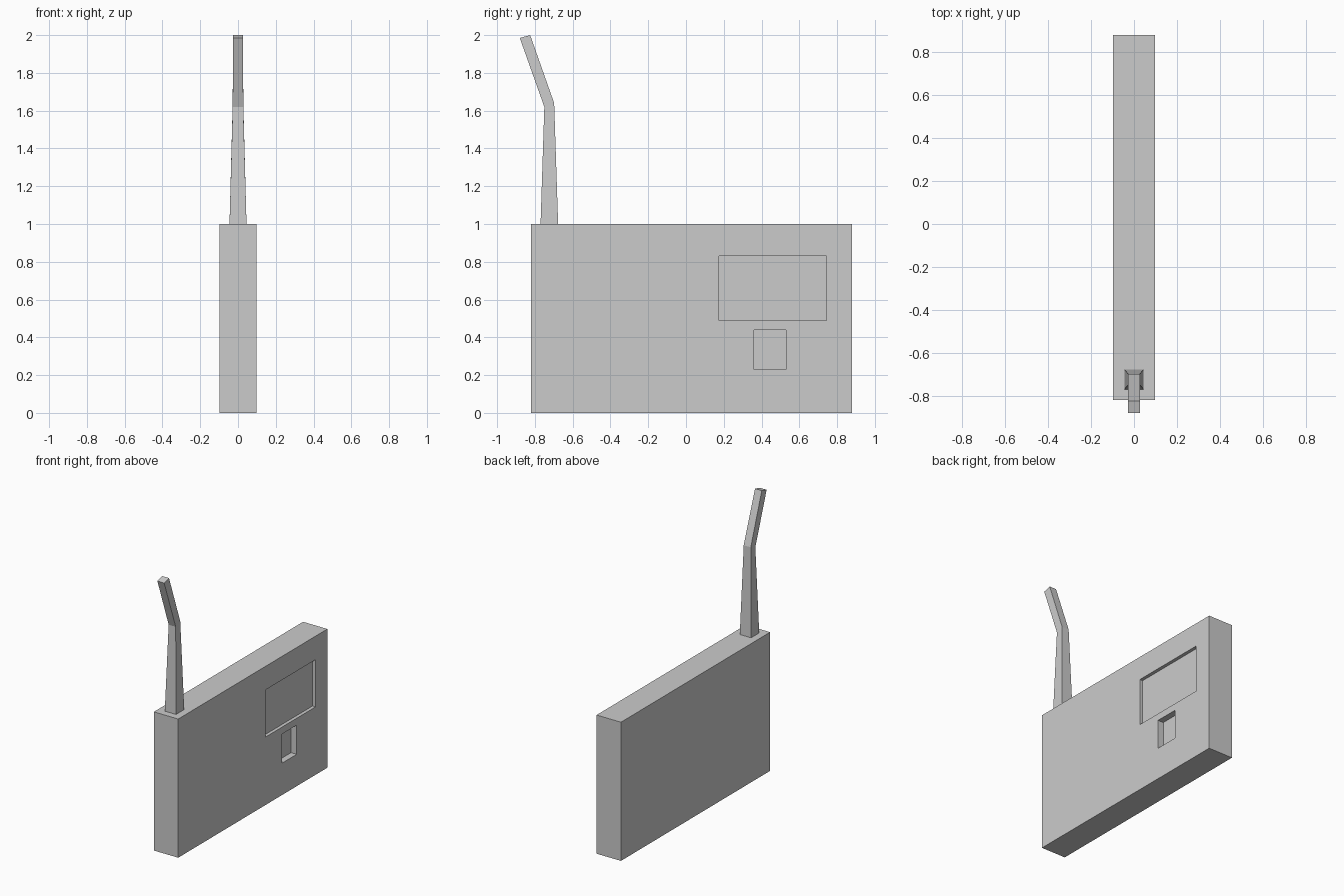
import bpy
import bmesh

if "Cube" in bpy.data.objects:
    bpy.data.objects.remove(bpy.data.objects["Cube"])


def box(name, lo, hi):
    """Axis-aligned box between two corners."""
    bm = bmesh.new()
    bmesh.ops.create_cube(bm, size=1)
    for v in bm.verts:
        v.co = [(a + b) / 2 + c * (b - a) for a, b, c in zip(lo, hi, v.co)]
    return finish(name, bm)


def finish(name, bm):
    bmesh.ops.recalc_face_normals(bm, faces=bm.faces)
    mesh = bpy.data.meshes.new(name)
    bm.to_mesh(mesh)
    bm.free()
    obj = bpy.data.objects.new(name, mesh)
    bpy.context.collection.objects.link(obj)
    return obj


HALF = 0.097

# Slab body
body = box("body", (-HALF, -0.82, 0), (HALF, 0.88, 1))

# Screen and button recesses in the right face: y range, z range, depth
recesses = {
    "screen_recess": ((0.175, 0.745), (0.49, 0.83), 0.024),
    "button_recess": ((0.36, 0.53), (0.23, 0.44), 0.045),
}
bpy.context.view_layer.objects.active = body
for name, (ys, zs, depth) in recesses.items():
    cutter = box(name, (HALF - depth, ys[0], zs[0]), (HALF + 0.1, ys[1], zs[1]))
    cutter.hide_render = True
    mod = body.modifiers.new(name, 'BOOLEAN')
    mod.operation = 'DIFFERENCE'
    mod.solver = 'EXACT'
    mod.object = cutter
    bpy.ops.object.modifier_apply(modifier=name)
    bpy.data.objects.remove(cutter)

# Bent antenna: half width in x, front (y, z), back (y, z) of each section
sections = [
    (0.045, (-0.77, 1.0), (-0.677, 1.0)),
    (0.028, (-0.75, 1.62), (-0.698, 1.64)),
    (0.027, (-0.88, 1.985), (-0.825, 2.0)),
]
bm = bmesh.new()
rings = [[bm.verts.new((x, *p)) for x, p in
          ((-w, f), (w, f), (w, b), (-w, b))] for w, f, b in sections]
for low, high in zip(rings, rings[1:]):
    for i in range(4):
        j = (i + 1) % 4
        bm.faces.new((low[i], low[j], high[j], high[i]))
bm.faces.new(rings[0])
bm.faces.new(rings[-1])
finish("antenna", bm)
